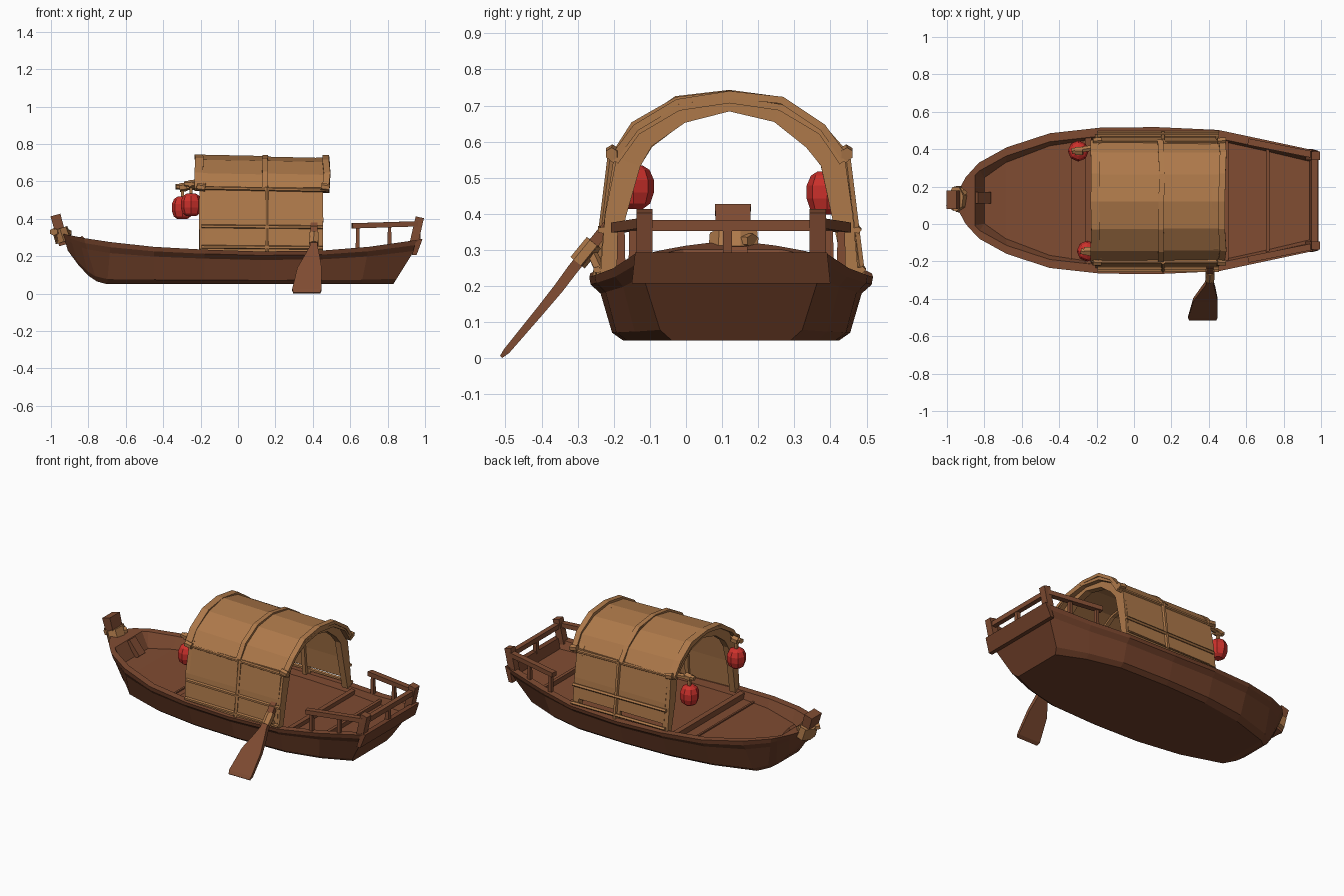
import bpy, bmesh, math, random
from mathutils import Vector

random.seed(4)
CY = 0.125  # centreline of the boat


def material(name, rgb):
    m = bpy.data.materials.new(name)
    m.diffuse_color = (*rgb, 1)
    return m


HULL = material("dark wood", (0.165, 0.052, 0.023))
WOOD = material("brown wood", (0.215, 0.072, 0.032))
STRAW = material("straw tan", (0.42, 0.19, 0.068))
RED = material("lantern red", (0.60, 0.030, 0.024))


def finish(name, bm, *mats):
    bmesh.ops.recalc_face_normals(bm, faces=bm.faces)
    me = bpy.data.meshes.new(name)
    bm.to_mesh(me)
    bm.free()
    ob = bpy.data.objects.new(name, me)
    bpy.context.collection.objects.link(ob)
    for m in mats:
        me.materials.append(m)
    return ob


def loft(bm, rings):
    """Skin a list of equal point rings and cap the ends."""
    vs = [[bm.verts.new(p) for p in r] for r in rings]
    n = len(vs[0])
    for a, b in zip(vs, vs[1:]):
        for i in range(n):
            j = (i + 1) % n
            bm.faces.new((a[i], a[j], b[j], b[i]))
    bm.faces.new(vs[0])
    bm.faces.new(vs[-1])


def bar(name, a, b, w, h, mat, taper=1.0, sides=4):
    """Straight beam from a to b; w is its sideways width, h its thickness."""
    a, b = Vector(a), Vector(b)
    d = (b - a).normalized()
    side = d.cross(Vector((0, 0, 1)))
    side = side.normalized() if side.length > 0.25 else Vector((0, 1, 0))
    up = side.cross(d)
    k = 1 / math.cos(math.pi / sides)
    bm = bmesh.new()
    rings = []
    for p, s in ((a, 1), (b, taper)):
        angs = [math.tau * (i + 0.5) / sides for i in range(sides)]
        rings.append([p + s * k * (side * math.cos(t) * w / 2 + up * math.sin(t) * h / 2)
                      for t in angs])
    loft(bm, rings)
    return finish(name, bm, mat)


# Hull: top x, half width, rail z, bottom x, bottom half width, bottom z, deck z, inner wall slope
stations = [
    (-0.935, 0.06, 0.320, -0.91, 0.03, 0.23, 0.320, 0.0),
    (-0.90, 0.125, 0.312, -0.855, 0.06, 0.155, 0.312, 0.0),
    (-0.85, 0.18, 0.302, -0.80, 0.10, 0.095, 0.302, 0.0),
    (-0.825, 0.205, 0.297, -0.755, 0.12, 0.065, 0.212, 0.035),
    (-0.68, 0.285, 0.275, -0.70, 0.17, 0.05, 0.206, 0.035),
    (-0.45, 0.360, 0.250, -0.45, 0.25, 0.05, 0.20, 0.02),
    (-0.18, 0.390, 0.235, -0.18, 0.29, 0.05, 0.195, 0.01),
    (0.12, 0.393, 0.225, 0.12, 0.30, 0.05, 0.195, 0.01),
    (0.45, 0.378, 0.230, 0.45, 0.29, 0.05, 0.195, 0.01),
    (0.70, 0.325, 0.250, 0.66, 0.24, 0.05, 0.210, 0.01),
    (0.98, 0.265, 0.290, 0.83, 0.165, 0.05, 0.235, 0.01),
]
rings = []
for xt, hw, rz, xb, bw, bz, dz, sl in stations:
    h = rz - bz
    lip = hw - min(0.045, hw * 0.3)
    half = [(lip - sl - 0.002, dz), (lip, rz), (hw, rz), (hw - 0.004, rz - 0.12 * h),
            (hw * 0.92, rz - 0.26 * h), (bw + (hw - bw) * 0.32, bz + 0.12 * h), (bw, bz)]
    prof = half + [(-y, z) for y, z in reversed(half)]
    rings.append([(xb + (xt - xb) * (z - bz) / h, CY + y, z) for y, z in prof])
bm = bmesh.new()
loft(bm, rings)
hull = finish("hull", bm, HULL, WOOD)
for p in hull.data.polygons:  # deck, rail tops and inner walls take the lighter wood
    c = p.center
    inward = c.z > 0.2 and p.normal.y * (c.y - CY) < -0.02
    p.material_index = 1 if inward or (p.normal.z > 0.3 and c.z > 0.15) else 0

# Transom board, leaning with the stern
bm = bmesh.new()
loft(bm, [[(x, CY + s * w, z) for x, w, z in
           ((0.93, 0.275, 0.207), (0.955, 0.275, 0.207), (0.987, 0.266, 0.293), (0.955, 0.266, 0.293))]
          for s in (-1, 1)])
finish("transom_board", bm, HULL)

# Deck beams, planks and bow cleat
bar("front_step", (-0.245, CY - 0.34, 0.212), (-0.245, CY + 0.34, 0.212), 0.035, 0.04, WOOD)
bar("front_seam", (-0.34, CY - 0.34, 0.20), (-0.34, CY + 0.34, 0.20), 0.012, 0.012, WOOD)
bar("rear_beam", (0.715, CY - 0.29, 0.222), (0.715, CY + 0.29, 0.222), 0.02, 0.035, WOOD)
bar("rear_step", (0.49, CY - 0.34, 0.208), (0.49, CY + 0.34, 0.208), 0.03, 0.03, WOOD)
bar("bow_cleat", (-0.845, CY + 0.015, 0.30), (-0.775, CY + 0.015, 0.215), 0.06, 0.03, WOOD)

# Bow post with its rope wrap
bar("bow_post", (-0.932, CY + 0.005, 0.26), (-0.976, CY + 0.005, 0.42), 0.09, 0.05, WOOD, 1.1)
bar("bow_rope", (-0.930, CY + 0.01, 0.278), (-0.953, CY + 0.01, 0.348), 0.135, 0.085, STRAW, 0.92, 7)
bar("bow_rope_band", (-0.985, CY - 0.04, 0.33), (-0.91, CY + 0.06, 0.325), 0.05, 0.035, STRAW, 1, 6)

# Stern railing
for s in (-1, 1):
    bar("stern_post", (0.938, CY + s * 0.24, 0.26), (0.972, CY + s * 0.24, 0.408), 0.045, 0.045, WOOD)
    bar("side_rail", (0.96, CY + s * 0.245, 0.373), (0.61, CY + s * 0.315, 0.362), 0.035, 0.028, WOOD)
    for x, y in ((0.64, 0.305), (0.81, 0.272)):
        bar("rail_post", (x, CY + s * y, 0.24), (x, CY + s * y, 0.36), 0.025, 0.022, WOOD, 0.8)
bar("stern_rail", (0.965, CY - 0.235, 0.368), (0.965, CY + 0.235, 0.368), 0.03, 0.03, WOOD)
bar("stern_rail_post", (0.962, CY - 0.01, 0.28), (0.965, CY - 0.01, 0.36), 0.025, 0.025, WOOD)

# Canopy arch profile, half, from foot to crown
AY = 0.12
foot = [(0.37, 0.225), (0.352, 0.40), (0.325, 0.56)]
crown = [(0.325, 0.56), (0.262, 0.643), (0.145, 0.713), (0, 0.738)]
RIB = [0.038, 0.058, 0.07, 0.066, 0.053, 0.043]  # rib depth from foot to crown
RIB += RIB[-2::-1]


def mirror(half):
    return half + [(-y, z) for y, z in reversed(half) if y > 0]


def arch(name, pts, x0, x1, out, thick, wobble=0.0, drop=0.0, mat=STRAW):
    """Band following pts between x0 and x1, pushed out and given thickness."""
    bm = bmesh.new()
    rings = []
    for i, (y, z) in enumerate(pts):
        a, b = pts[max(i - 1, 0)], pts[min(i + 1, len(pts) - 1)]
        t = Vector((b[0] - a[0], b[1] - a[1])).normalized()
        n = Vector((t.y, -t.x))
        if n.dot(Vector((y, z - 0.35))) < 0:
            n = -n
        e = out + random.uniform(-wobble, wobble)
        dx = random.uniform(-wobble, wobble)
        th = thick[i] if isinstance(thick, list) else thick
        o, q = Vector((y, z)) + n * e, Vector((y, z)) + n * (e - th)
        rings.append([(x0 + dx, AY + o.x, o.y), (x1 + dx, AY + o.x, o.y - drop),
                      (x1 + dx, AY + q.x, q.y - drop), (x0 + dx, AY + q.x, q.y)])
    loft(bm, rings)
    return finish(name, bm, mat)


# Roof mats, overlapping, and the ribs that carry them
arch("front_roof_mat", mirror(crown), -0.228, 0.155, 0.002, 0.018, 0.004, 0.008)
arch("rear_roof_mat", mirror(crown), 0.135, 0.485, -0.004, 0.018, 0.004, 0.008)
for x in (-0.185, 0.435):
    arch("end_rib", mirror(foot[:-1] + crown), x - 0.02, x + 0.02, -0.010, RIB, 0.004)
arch("middle_rib", mirror(foot[:-1] + crown), 0.13, 0.155, -0.012, 0.022, 0.003)
for x, w in ((-0.205, 0.045), (0.145, 0.03), (0.472, 0.035)):
    arch("roof_band", mirror(crown), x - w / 2, x + w / 2, 0.008, 0.02, 0.006)

# Side walls with bamboo rails; the far wall stops just short of the deck
for s, z0 in ((-1, 0.21), (1, 0.275)):
    low = [(s * (0.37 - (z0 - 0.21) * 0.1), z0), (s * 0.352, 0.40), (s * 0.325, 0.57)]
    arch("side_mat", low, -0.18, 0.44, -0.008, 0.012, 0.001)
    for z, y in ((0.25, 0.366), (0.36, 0.354)):
        bar("wall_rail", (-0.195, AY + s * y, z), (0.455, AY + s * y, z - 0.005), 0.02, 0.016, STRAW, 1, 5)
    bar("wall_stud", (0.155, AY + s * 0.368, 0.225), (0.155, AY + s * 0.325, 0.57), 0.018, 0.02, STRAW, 1, 5)
    bar("eave_pole", (-0.225, AY + s * 0.322, 0.566), (0.485, AY + s * 0.322, 0.552), 0.016, 0.018, STRAW, 1, 6)
    for x in (-0.20, 0.465):  # corner lashings
        bar("eave_knot", (x - 0.02, AY + s * 0.324, 0.572), (x + 0.025, AY + s * 0.326, 0.565), 0.034, 0.036, STRAW, 0.9, 6)


# Lanterns: faceted red bodies on short tan arms
def lantern(x, y, z):
    prof = [(0.026, -0.06), (0.046, -0.045), (0.056, -0.015), (0.056, 0.02), (0.044, 0.048), (0.025, 0.06)]
    bm = bmesh.new()
    loft(bm, [[(x + r * math.cos(math.tau * i / 8), y + r * math.sin(math.tau * i / 8), z + h)
               for i in range(8)] for r, h in prof])
    finish("lantern", bm, RED)
    bar("lantern_cord", (x, y, z + 0.05), (x, y, z + 0.11), 0.016, 0.016, STRAW)
    bar("lantern_arm", (x - 0.035, y, z + 0.113), (-0.17, y + (0.025 if y > 0 else -0.025), z + 0.108), 0.03, 0.026, STRAW, 1, 6)
    bar("lantern_knot", (x - 0.015, y, z + 0.108), (x + 0.025, y, z + 0.113), 0.042, 0.04, STRAW, 1, 6)


lantern(-0.298, 0.390, 0.458)
lantern(-0.25, -0.145, 0.474)

# Oar: flat flared blade, square shaft and lashing to the rail
path = [(0.368, -0.512, 0.004, 0.145, 0.008), (0.368, -0.497, 0.02, 0.156, 0.018),
        (0.382, -0.405, 0.13, 0.130, 0.024), (0.396, -0.352, 0.195, 0.080, 0.028),
        (0.405, -0.315, 0.245, 0.042, 0.030), (0.408, -0.195, 0.395, 0.036, 0.030)]
n = Vector((0, -0.77, 0.64))
bm = bmesh.new()
loft(bm, [[Vector((x + sx * w / 2, y, z)) + n * (sn * t / 2)
           for sx, sn in ((-1, -1), (1, -1), (1, 1), (-1, 1))] for x, y, z, w, t in path])
finish("oar", bm, WOOD)
bar("oar_lashing", (0.405, -0.30, 0.265), (0.407, -0.255, 0.32), 0.048, 0.044, STRAW, 1, 6)
bar("oar_tie", (0.406, -0.265, 0.30), (0.415, -0.235, 0.235), 0.025, 0.025, STRAW, 1, 5)
